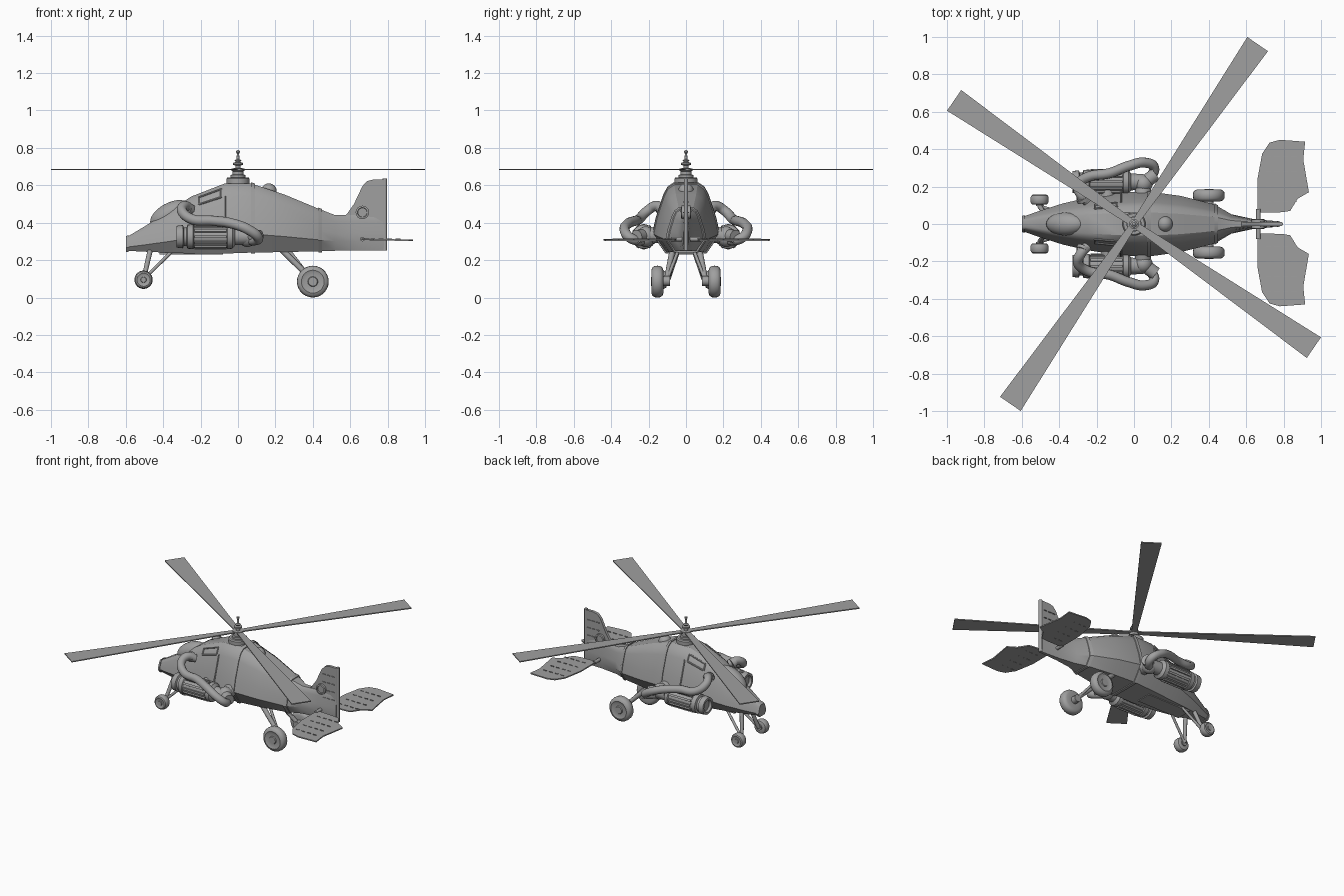
import bpy, bmesh, math
from mathutils import Vector, Matrix

cube = bpy.data.objects.get("Cube")
if cube:
    bpy.data.objects.remove(cube, do_unlink=True)

GREY = (0.35, 0.35, 0.35, 1)
grey = bpy.data.materials.new("plain grey")
grey.use_nodes = True
grey.diffuse_color = GREY
grey.node_tree.nodes["Principled BSDF"].inputs["Base Color"].default_value = GREY
SIDES = ((-1, "near"), (1, "far"))


def finish(name, bm, angle=35):
    """Turn a bmesh into a named, shaded object."""
    bmesh.ops.recalc_face_normals(bm, faces=bm.faces)
    me = bpy.data.meshes.new(name)
    bm.to_mesh(me)
    bm.free()
    ob = bpy.data.objects.new(name, me)
    bpy.context.collection.objects.link(ob)
    me.materials.append(grey)
    bpy.ops.object.select_all(action='DESELECT')
    ob.select_set(True)
    bpy.context.view_layer.objects.active = ob
    bpy.ops.object.shade_smooth_by_angle(angle=math.radians(angle))
    return ob


def bridge(bm, rings):
    """Skin a list of closed vertex rings and cap both ends."""
    rows = [[bm.verts.new(p) for p in ring] for ring in rings]
    n = len(rows[0])
    for a, b in zip(rows, rows[1:]):
        for i in range(n):
            bm.faces.new((a[i], a[(i + 1) % n], b[(i + 1) % n], b[i]))
    bm.faces.new(rows[0])
    bm.faces.new(rows[-1][::-1])


def lathe(name, origin, axis, profile, n=24):
    """Revolve (distance, radius) pairs around an axis."""
    rot = Vector((0, 0, 1)).rotation_difference(Vector(axis)).to_matrix()
    bm = bmesh.new()
    turns = [2 * math.pi * i / n for i in range(n)]
    bridge(bm, [[Vector(origin) + rot @ Vector((r * math.cos(t), r * math.sin(t), d))
                 for t in turns] for d, r in profile])
    return finish(name, bm)


def rod(name, a, b, r1, r2=None, n=12):
    d = Vector(b) - Vector(a)
    return lathe(name, a, d, [(0, r1), (d.length, r2 or r1)], n)


def ball(name, loc, size, tilt=0):
    bm = bmesh.new()
    m = Matrix.Translation(loc) @ Matrix.Rotation(tilt, 4, 'Y') @ Matrix.Diagonal((*size, 1))
    bmesh.ops.create_uvsphere(bm, u_segments=24, v_segments=14, radius=1, matrix=m)
    return finish(name, bm)


def box(bm, loc, size, turn=Matrix()):
    bmesh.ops.create_cube(bm, size=1, matrix=Matrix.Translation(loc) @ turn @ Matrix.Diagonal((*size, 1)))


def plate(name, outline, depth):
    """Extrude an outline of points along a depth vector."""
    bm = bmesh.new()
    d = Vector(depth)
    bridge(bm, [[Vector(p) - d / 2 for p in outline], [Vector(p) + d / 2 for p in outline]])
    return finish(name, bm)


def pipe(name, points, r):
    cu = bpy.data.curves.new(name, 'CURVE')
    cu.dimensions = '3D'
    cu.bevel_depth, cu.bevel_resolution, cu.use_fill_caps = r, 4, True
    sp = cu.splines.new('BEZIER')
    sp.resolution_u = 8
    sp.bezier_points.add(len(points) - 1)
    for bp, p in zip(sp.bezier_points, points):
        bp.co = p
        bp.handle_left_type = bp.handle_right_type = 'AUTO'
    ob = bpy.data.objects.new(name, cu)
    me = bpy.data.meshes.new_from_object(ob)
    bpy.data.objects.remove(ob)
    bm = bmesh.new()
    bm.from_mesh(me)
    bpy.data.meshes.remove(me)
    return finish(name, bm, 50)


# Fuselage: stations of x, floor, roof, half width
HULL = [(-.60, .25, .32, .037), (-.50, .245, .38, .072), (-.38, .24, .455, .11),
        (-.25, .235, .54, .14), (-.07, .235, .61, .168), (.07, .24, .61, .175),
        (.25, .243, .55, .15), (.43, .247, .475, .105), (.52, .25, .44, .052),
        (.64, .25, .44, .026), (.78, .25, .44, .014)]
HALF = [(.6, 0), (1, .27), (.9, .5), (.68, .82), (.55, .94), (.36, 1)]
SECTION = HALF + [(-u, v) for u, v in reversed(HALF)]


def station(x):
    for a, b in zip(HULL, HULL[1:]):
        if a[0] <= x <= b[0]:
            t = (x - a[0]) / (b[0] - a[0])
            return [p + (q - p) * t for p, q in zip(a, b)]


def hull_ring(s, grow=0):
    x, lo, hi, w = s
    return [(x, u * (w + grow), lo - grow + v * (hi - lo + 2 * grow)) for u, v in SECTION]


bm = bmesh.new()
bridge(bm, [hull_ring(s) for s in HULL])
finish("fuselage", bm, 30)
for name, x0, x1 in (("mid_frame_band", .07, .09), ("tail_frame_band", .43, .45), ("nose_cap_band", -.60, -.585)):
    bm = bmesh.new()
    bridge(bm, [hull_ring(station(x), .006) for x in (x0, x1)])
    finish(name, bm)

# Canopy, roof dome and belly plate
ball("canopy", (-.365, 0, .445), (.115, .062, .06), -.5)
ball("roof_dome", (.165, 0, .568), (.042, .042, .042))
bm = bmesh.new()
box(bm, (-.25, 0, .236), (.34, .11, .012))
finish("belly_plate", bm)

# Tail fin with post and round hatches
plate("tail_fin", [(.53, 0, .40), (.585, 0, .45), (.62, 0, .50), (.665, 0, .595), (.69, 0, .622),
                   (.72, 0, .63), (.785, 0, .63), (.785, 0, .40)], (0, .02, 0))
rod("tail_post", (.785, 0, .25), (.785, 0, .635), .012)
bm = bmesh.new()
for i in range(4):
    for j in range(3):
        box(bm, (.685 + .035 * j, 0, .40 + .055 * i), (.022, .034, .004))
finish("fin_rivet_strips", bm)
for s, side in SIDES:
    lathe(side + "_fin_hatch", (.665, 0, .455), (0, s, 0),
          [(0, .036), (.024, .036), (.026, .026), (.018, .024), (.018, .001)])
rod("stabilizer_axle", (.665, -.08, .312), (.665, .08, .312), .012)

# Stabilizers
STAB = [(.66, .055), (.66, .235), (.685, .37), (.725, .43), (.78, .445), (.915, .435),
        (.905, .34), (.935, .165), (.875, .13), (.835, .065), (.79, .058)]
for s, side in SIDES:
    plate(side + "_stabilizer", [(x, s * y + .005, .311 - .02 * (x - .66)) for x, y in STAB], (0, 0, .008))
    bm = bmesh.new()
    for y in (.12, .20, .28, .36):
        for j in range(4):
            box(bm, (.72 + .045 * j, s * y, .31), (.025, .004, .013))
    finish(side + "_stabilizer_strips", bm)

# Rotor mast and blades
lathe("rotor_mast", (0, 0, .60), (0, 0, 1),
      [(0, .062), (.035, .062), (.042, .056), (.042, .04), (.055, .04), (.058, .03), (.075, .03),
       (.078, .036), (.09, .036), (.092, .014), (.105, .014), (.11, .026), (.12, .026), (.124, .012),
       (.134, .018), (.14, .008), (.17, .006), (.175, .01), (.183, .01), (.188, .002)])
for i in range(4):
    a = math.radians(55.5 + 90 * i)
    out, wide = Vector((math.cos(a), math.sin(a), 0)), Vector((-math.sin(a), math.cos(a), 0))
    up = Vector((0, 0, .684))
    plate(f"rotor_blade_{i + 1}", [up + out * d + wide * w for d, w in
                                   ((.02, -.018), (1.167, -.067), (1.167, .067), (.02, .018))], (0, 0, .007))


# Wheels with rounded tyres and hubs
def wheel(name, x, y, r, half, s):
    prof = [(-1, .4), (-1, .72), (-.85, .88), (-.5, .98), (0, 1), (.5, .98), (.85, .88),
            (1, .72), (.85, .58), (.85, .32), (1.05, .28), (1.05, .02)]
    lathe(name, (x, s * y, r), (0, s, 0), [(d * half, q * r) for d, q in prof], 28)


for s, side in SIDES:
    wheel(side + "_front_wheel", -.505, .13, .049, .027, s)
    bpy.context.object.location.z = .046
    wheel(side + "_rear_wheel", .40, .153, .085, .032, s)
    # Landing gear
    hub = (-.505, s * .095, .097)
    rod(side + "_front_axle", hub, (-.505, s * .115, .097), .02)
    rod(side + "_front_strut", hub, (-.47, s * .045, .25), .012, .014)
    rod(side + "_front_brace", hub, (-.35, s * .05, .25), .009)
    rod(side + "_rear_axle", (.40, s * .085, .088), (.40, s * .13, .088), .026)
    rod(side + "_rear_strut", (.40, s * .105, .09), (.23, s * .07, .26), .014, .017)
    rod(side + "_rear_brace", (.39, s * .10, .10), (.27, s * .04, .255), .009)

    # Engine pods with cooling slats
    c = (0, s * .225, .325)
    lathe(side + "_engine", c, (1, 0, 0),
          [(-.315, .01), (-.315, .035), (-.33, .042), (-.33, .058), (-.295, .062), (-.29, .05), (-.275, .05),
           (-.27, .064), (-.24, .066), (-.235, .06), (-.06, .06), (-.055, .066), (-.03, .064), (-.015, .045),
           (.05, .042), (.05, .01)])
    bm = bmesh.new()
    for i in range(12):
        turn = Matrix.Rotation(math.tau * i / 12, 4, 'X')
        box(bm, Vector(c) + turn @ Vector((-.147, 0, .062)), (.17, .014, .012), turn)
    finish(side + "_engine_slats", bm)
    rod(side + "_engine_mount", (-.14, s * .12, .34), (-.14, s * .2, .33), .035)

    # Exhaust loop, elbow and collars
    path = [(-.25, .12, .47), (-.285, .16, .49), (-.30, .205, .465), (-.25, .25, .42), (-.13, .272, .41),
            (-.03, .31, .395), (.06, .328, .36), (.108, .30, .32), (.085, .25, .305), (.04, .215, .315)]
    pipe(side + "_exhaust_loop", [(x, s * y, z) for x, y, z in path], .027)
    lathe(side + "_exhaust_flange", (-.27, s * .125, .475), (-.5, s, .4),
          [(0, .034), (.018, .034), (.02, .028), (.03, .028)])
    ball(side + "_exhaust_elbow", (.05, s * .215, .325), (.05, .05, .055))
    rod(side + "_elbow_duct", (.045, s * .11, .345), (.05, s * .2, .328), .046, .042, 20)
    rod(side + "_outlet_stub", (.06, s * .225, .33), (.115, s * .265, .325), .036, .036, 20)

    # Cabin side window frame, lying on the slanted hull side
    def skin(x, v):
        _, lo, hi, w = station(x)
        u = .68 + (v - .82) / .12 * -.13 if v > .82 else .9 - (v - .5) / .32 * .22
        return Vector((x, s * (u * w + .002), lo + v * (hi - lo)))
    quad = [skin(-.21, .82), skin(-.09, .82), skin(-.09, .94), skin(-.21, .94)]
    for i in range(4):
        rod(f"{side}_window_frame_{i + 1}", quad[i], quad[(i + 1) % 4], .005, n=8)
    rod(side + "_door_rail", skin(-.07, .3), skin(-.07, .82), .005, n=8)
